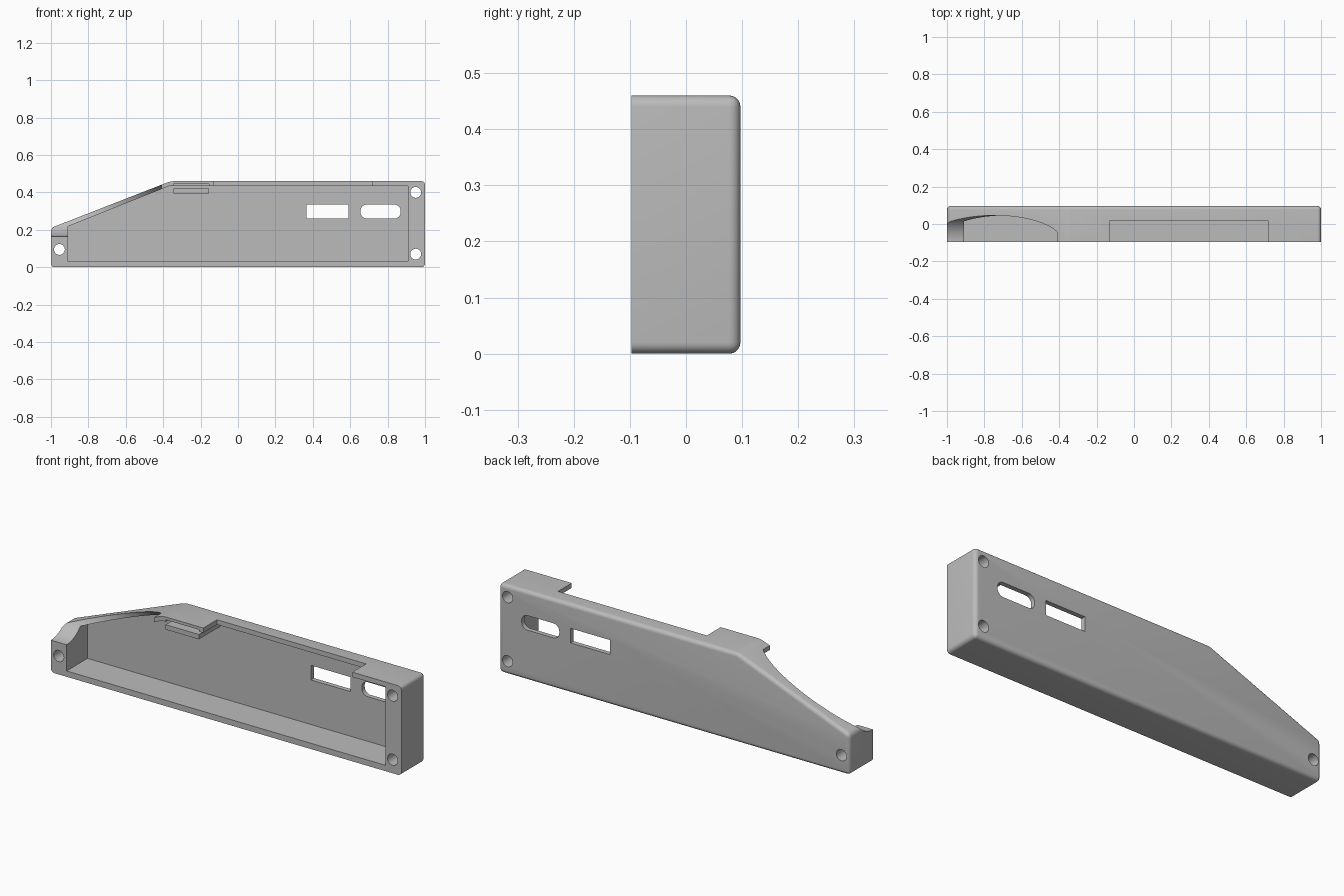
import bpy, bmesh, math

if "Cube" in bpy.data.objects:
    bpy.data.objects.remove(bpy.data.objects["Cube"])

FRONT, BACK, FLOOR = -0.097, 0.097, 0.073

grey = bpy.data.materials.new("plain grey")
grey.use_nodes = True
grey.diffuse_color = (0.5, 0.5, 0.5, 1)
grey.node_tree.nodes["Principled BSDF"].inputs["Base Color"].default_value = (0.5, 0.5, 0.5, 1)


def prism(name, profile, start, end, axis="y", round_back=0):
    """Extrude a closed profile: (x, z) along y, or (y, z) along x."""
    bm = bmesh.new()
    place = (lambda p, d: (p[0], d, p[1])) if axis == "y" else (lambda p, d: (d, p[0], p[1]))
    rings = [[bm.verts.new(place(p, d)) for p in profile] for d in (start, end)]
    for ring in rings:
        bm.faces.new(ring)
    n = len(profile)
    for i in range(n):
        j = (i + 1) % n
        bm.faces.new((rings[0][i], rings[0][j], rings[1][j], rings[1][i]))
    bmesh.ops.recalc_face_normals(bm, faces=bm.faces)
    if round_back:
        edges = [e for e in bm.edges if any(v.co.y > end - 0.001 for v in e.verts)]
        bmesh.ops.bevel(bm, geom=edges, offset=round_back, segments=6,
                        profile=0.5, affect="EDGES", clamp_overlap=True)
    mesh = bpy.data.meshes.new(name)
    bm.to_mesh(mesh)
    bm.free()
    mesh.materials.append(grey)
    obj = bpy.data.objects.new(name, mesh)
    bpy.context.collection.objects.link(obj)
    return obj


def rect(a0, a1, b0, b1):
    return [(a0, b0), (a1, b0), (a1, b1), (a0, b1)]


def circle(a, b, r, n=32):
    return [(a + r * math.cos(math.tau * i / n), b + r * math.sin(math.tau * i / n))
            for i in range(n)]


def rounded(x0, x1, z0, z1, r, n=8):
    corners = [(x1 - r, z1 - r), (x0 + r, z1 - r), (x0 + r, z0 + r), (x1 - r, z0 + r)]
    points = []
    for k, (x, z) in enumerate(corners):
        for i in range(n + 1):
            a = math.pi / 2 * (k + i / n)
            points.append((x + r * math.cos(a), z + r * math.sin(a)))
    return points


def combine(target, other, operation="DIFFERENCE"):
    mod = target.modifiers.new(other.name, "BOOLEAN")
    mod.operation, mod.solver, mod.object = operation, "EXACT", other
    bpy.context.view_layer.objects.active = target
    bpy.ops.object.modifier_apply(modifier=mod.name)
    bpy.data.objects.remove(other)


# Outer body with rounded back and corners
shell = prism("housing_shell", [(-1, 0), (1, 0), (1, 0.46), (-0.36, 0.46), (-1, 0.21)],
              FRONT, BACK, round_back=0.02)

# Hollow interior, open at the front
combine(shell, prism("cavity", [(-0.91, 0.03), (0.91, 0.03), (0.91, 0.435),
                                (-0.365, 0.435), (-0.91, 0.218)], FRONT - 0.1, FLOOR))

# Notch in the top wall
combine(shell, prism("top_notch", rect(-0.13, 0.72, 0.4, 0.6), FRONT - 0.1, 0.015))

# Round scoop through the sloping wall
combine(shell, prism("slope_scoop", circle(FRONT, 0.308, 0.143, 64), -1.1, -0.41, axis="x"))

# Slot and the shelf that closes it from below
combine(shell, prism("clip_slot", rect(-0.345, -0.155, 0.42, 0.445), FRONT - 0.1, FLOOR - 0.01))
combine(shell, prism("clip_shelf", rect(-0.345, -0.155, 0.395, 0.42), FRONT, FLOOR + 0.008), "UNION")

# Openings in the back plate
combine(shell, prism("square_window", rect(0.365, 0.59, 0.26, 0.335), 0, 0.2))
combine(shell, prism("rounded_window", rounded(0.655, 0.87, 0.26, 0.335, 0.034), 0, 0.2))

# Screw holes through the end walls
for x, z in ((-0.955, 0.095), (0.95, 0.4), (0.95, 0.07)):
    combine(shell, prism("screw_hole", circle(x, z, 0.029), -0.2, 0.2))

bpy.ops.object.select_all(action="DESELECT")
shell.select_set(True)
bpy.context.view_layer.objects.active = shell
bpy.ops.object.shade_smooth_by_angle(angle=math.radians(30))
